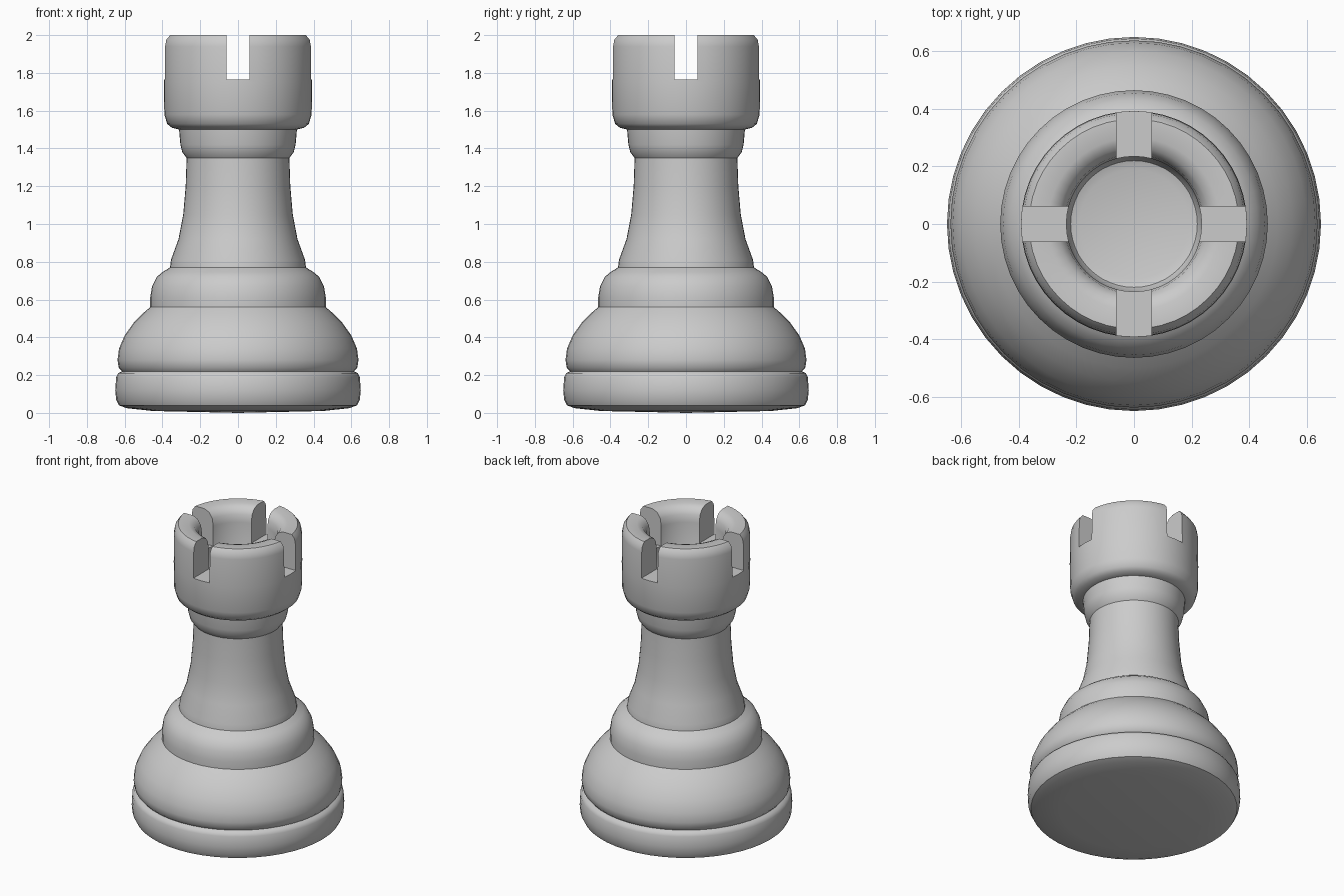
import bpy
import bmesh
import math

default_cube = bpy.data.objects.get("Cube")
if default_cube:
    bpy.data.objects.remove(default_cube, do_unlink=True)

SEGMENTS = 48

stone = bpy.data.materials.new("light grey")
stone.use_nodes = True
colour = (0.6, 0.6, 0.6, 1)
stone.diffuse_color = colour
stone.node_tree.nodes["Principled BSDF"].inputs["Base Color"].default_value = colour


def add_object(name, bm):
    """Turn a bmesh into a named, coloured object."""
    bmesh.ops.recalc_face_normals(bm, faces=bm.faces)
    mesh = bpy.data.meshes.new(name)
    bm.to_mesh(mesh)
    bm.free()
    mesh.materials.append(stone)
    obj = bpy.data.objects.new(name, mesh)
    bpy.context.collection.objects.link(obj)
    return obj


def select_only(obj):
    bpy.ops.object.select_all(action="DESELECT")
    obj.select_set(True)
    bpy.context.view_layer.objects.active = obj


def smooth(obj, degrees=40):
    select_only(obj)
    bpy.ops.object.shade_smooth_by_angle(angle=math.radians(degrees))


def lathe(name, profile):
    """Spin a (radius, height) profile around the vertical axis."""
    bm = bmesh.new()
    verts = [bm.verts.new((radius, 0, height)) for radius, height in profile]
    edges = [bm.edges.new(pair) for pair in zip(verts, verts[1:])]
    bmesh.ops.spin(bm, geom=verts + edges, axis=(0, 0, 1), cent=(0, 0, 0),
                   angle=math.tau, steps=SEGMENTS, use_merge=True)
    bmesh.ops.remove_doubles(bm, verts=bm.verts, dist=0.0005)
    return add_object(name, bm)


# Flat foot with rounded rims, closed underneath
foot = lathe("foot", [
    (0, 0), (.45, .01), (.59, .025), (.63, .04), (.645, .07), (.65, .12),
    (.645, .19), (.635, .21), (.615, .22)])

# Wide swelling body above the foot
body = lathe("lower_body", [
    (.615, .22), (.632, .24), (.638, .28), (.63, .34), (.6, .41),
    (.55, .48), (.5, .53), (.465, .56)])

# Rounded shoulder between body and shaft
shoulder = lathe("shoulder", [
    (.465, .56), (.465, .61), (.455, .67), (.43, .72), (.4, .745), (.36, .77)])

# Tapering shaft
shaft = lathe("shaft", [
    (.36, .77), (.355, .81), (.315, .92), (.29, 1.05), (.277, 1.2), (.272, 1.35)])

# Ring beneath the turret
collar = lathe("collar", [
    (.272, 1.35), (.295, 1.38), (.305, 1.42), (.312, 1.5)])

# Hollow turret with a rounded lip and a sunken floor
turret = lathe("turret", [
    (0, 1.5), (.312, 1.5), (.35, 1.51), (.375, 1.53), (.39, 1.58),
    (.393, 1.75), (.391, 1.94), (.385, 1.975), (.365, 2), (.3, 2),
    (.265, 1.985), (.242, 1.95), (.235, 1.9), (.235, 1.64), (.22, 1.61),
    (.19, 1.6), (0, 1.6)])

# Crossed notches that split the turret wall into four battlements
for name, size in (("notch_side", (1, .12, .5)), ("notch_front", (.12, 1, .5))):
    bm = bmesh.new()
    bmesh.ops.create_cube(bm, size=1)
    bmesh.ops.scale(bm, vec=size, verts=bm.verts)
    bmesh.ops.translate(bm, vec=(0, 0, 1.765 + size[2] / 2), verts=bm.verts)
    cutter = add_object(name, bm)
    cutter.hide_render = True
    cut = turret.modifiers.new(name, "BOOLEAN")
    cut.operation = "DIFFERENCE"
    cut.solver = "EXACT"
    cut.object = cutter
    select_only(turret)
    bpy.ops.object.modifier_apply(modifier=name)
    bpy.data.objects.remove(cutter, do_unlink=True)

for part in (foot, body, shoulder, shaft, collar, turret):
    smooth(part)
